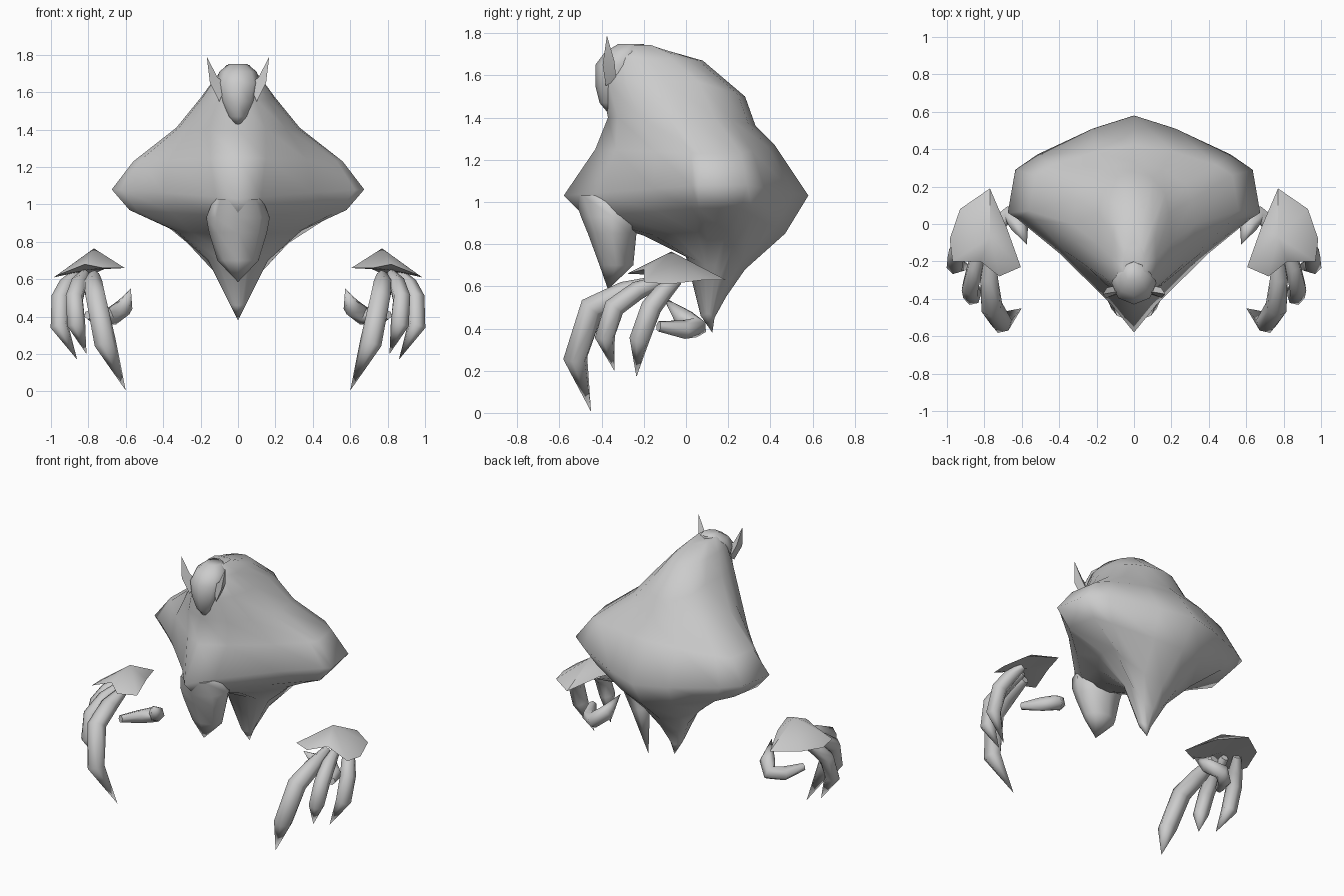
import bpy, bmesh, math
from mathutils import Vector

if "Cube" in bpy.data.objects:
    bpy.data.objects.remove(bpy.data.objects["Cube"])

grey = bpy.data.materials.new("cloth_grey")
grey.diffuse_color = (0.6, 0.6, 0.6, 1)
grey.use_nodes = True
grey.node_tree.nodes["Principled BSDF"].inputs["Base Color"].default_value = grey.diffuse_color


def make(name, bm, mirror=False, angle=60):
    bmesh.ops.remove_doubles(bm, verts=bm.verts, dist=0.0005)
    bmesh.ops.recalc_face_normals(bm, faces=bm.faces)
    me = bpy.data.meshes.new(name)
    bm.to_mesh(me)
    bm.free()
    me.materials.append(grey)
    ob = bpy.data.objects.new(name, me)
    bpy.context.collection.objects.link(ob)
    bpy.ops.object.select_all(action='DESELECT')
    ob.select_set(True)
    bpy.context.view_layer.objects.active = ob
    bpy.ops.object.shade_smooth_by_angle(angle=math.radians(angle))
    if mirror:
        ob.modifiers.new("mirror", 'MIRROR').use_mirror_merge = False
    return ob


def loft(name, rings, mirror=False, angle=60):
    """Skin closed rings of equal point count and cap both ends."""
    bm = bmesh.new()
    vs = [[bm.verts.new(p) for p in r] for r in rings]
    n = len(vs[0])
    for a, b in zip(vs, vs[1:]):
        for i in range(n):
            j = (i + 1) % n
            bm.faces.new((a[i], a[j], b[j], b[i]))
    bm.faces.new(vs[0])
    bm.faces.new(vs[-1])
    return make(name, bm, mirror, angle)


def oval(w, yf, yb, z, n=8):
    """Flat oval ring between a front and a back y."""
    c, d = (yf + yb) / 2, (yb - yf) / 2
    return [(w * math.sin(math.tau * i / n), c - d * math.cos(math.tau * i / n), z)
            for i in range(n)]


def cloak_ring(zf, zs, zb, yf, y0, y1, yb, w, pf, pb):
    """Symmetric superellipse ring: front yf, flat side y0 to y1, back yb, half width w."""
    half = []
    for deg, back in ((28, 0), (52, 0), (75, 0), (90, 0), (90, 1), (62, 1), (32, 1)):
        t = math.radians(deg)
        p = pb if back else pf
        s, c = math.sin(t) ** (2 / p), max(math.cos(t), 0) ** (2 / p)
        ys, ye, ze, ww = (y1, yb, zb, w * .94) if back else (y0, yf, zf, w)
        half.append((ww * s, ys + (ye - ys) * c, zs + (ze - zs) * c))
    return [(0, yf, zf)] + half + [(0, yb, zb)] + [(-x, y, z) for x, y, z in reversed(half)]


# Hooded cloak with wide sleeves, closing into the pointed tail
cloak = [cloak_ring(*r) for r in (
    (1.74, 1.745, 1.72, -.30, -.23, -.17, -.10, .06, 2, 2),
    (1.70, 1.68, 1.67, -.37, -.18, -.07, .08, .12, 2, 2),
    (1.56, 1.57, 1.50, -.40, -.1, .06, .28, .20, 2, 2),
    (1.40, 1.41, 1.36, -.37, 0, .13, .33, .33, 1.9, 1.8),
    (1.25, 1.23, 1.27, -.43, .07, .26, .42, .56, 1.15, 1.4),
    (1.03, 1.08, 1.03, -.58, .06, .29, .58, .675, .9, 1.2),
    (.93, .97, .85, -.48, .06, .26, .47, .58, .95, 1.2),
    (.84, .86, .68, -.2, .1, .19, .28, .34, 1.5, 1.5),
    (.74, .70, .55, 0, .1, .14, .19, .16, 1.6, 1.6),
    (.46, .47, .45, .07, .1, .11, .135, .045, 1.6, 1.6))]
loft("cloak", cloak + [[(0, .125, .38)] * 16], angle=80)

# Pointed front flap of the cloak
loft("front_flap", [oval(.13, -.53, -.25, 1.03), oval(.17, -.498, -.2, .93), oval(.155, -.465, -.235, .85),
                    oval(.11, -.41, -.25, .7), [(0, -.37, .585)] * 8], angle=80)

# Narrow face tapering to the chin
loft("face", [oval(.05, -.32, -.2, 1.75), oval(.1, -.385, -.2, 1.71), oval(.12, -.43, -.2, 1.65),
              oval(.095, -.43, -.24, 1.55), oval(.055, -.41, -.28, 1.47), [(0, -.36, 1.41)] * 8], angle=80)

# Upright pointed ears
loft("ear", [[(.1, -.38, 1.55), (.1, -.33, 1.58), (.06, -.36, 1.64)],
             [(.15, -.395, 1.65), (.145, -.34, 1.67), (.11, -.365, 1.68)],
             [(.167, -.375, 1.79)] * 3], mirror=True, angle=60)


def claw(name, size, *path, n=6):
    """Tube through path points, thin at the root and pointed at the tip."""
    pts = [Vector(p) for p in path]
    rings = []
    for i, p in enumerate(pts):
        t = (pts[min(i + 1, len(pts) - 1)] - pts[max(i - 1, 0)]).normalized()
        u = t.cross(Vector((1, 0.3, 0.2))).normalized()
        v = t.cross(u)
        r = size * (0.5, 0.9, 1, 1, 0)[i]
        rings.append([p + r * (u * math.cos(k * math.tau / n) + v * math.sin(k * math.tau / n))
                      for k in range(n)])
    loft(name, rings, mirror=True, angle=75)


# Floating hands: three hooked fingers and a crescent thumb
claw("inner_finger", .06, (.77, -.14, .62), (.775, -.29, .57), (.76, -.445, .5), (.71, -.525, .26), (.6, -.45, .005))
claw("middle_finger", .05, (.82, -.1, .63), (.85, -.23, .58), (.875, -.34, .5), (.865, -.385, .36), (.81, -.34, .2))
claw("outer_finger", .05, (.87, -.04, .63), (.915, -.11, .57), (.95, -.165, .5), (.955, -.22, .35), (.86, -.235, .17))
claw("thumb", .05, (.8, -.13, .41), (.74, -.01, .395), (.67, .05, .405), (.61, -.01, .45), (.573, -.11, .55))

# Peaked back of the hand: rim, raised peak and shallow underside
bm = bmesh.new()
rim = [bm.verts.new(p) for p in (
    (.77, .19, .63), (.93, .08, .63), (.985, -.08, .61), (.97, -.2, .62),
    (.82, -.2, .68), (.72, -.28, .66), (.605, -.23, .66), (.68, -.02, .67))]
peak = bm.verts.new((.77, -.07, .765))
under = bm.verts.new((.8, -.06, .65))
for a, b in zip(rim, rim[1:] + rim[:1]):
    bm.faces.new((a, b, peak))
    bm.faces.new((b, a, under))
make("palm", bm, mirror=True, angle=50)
